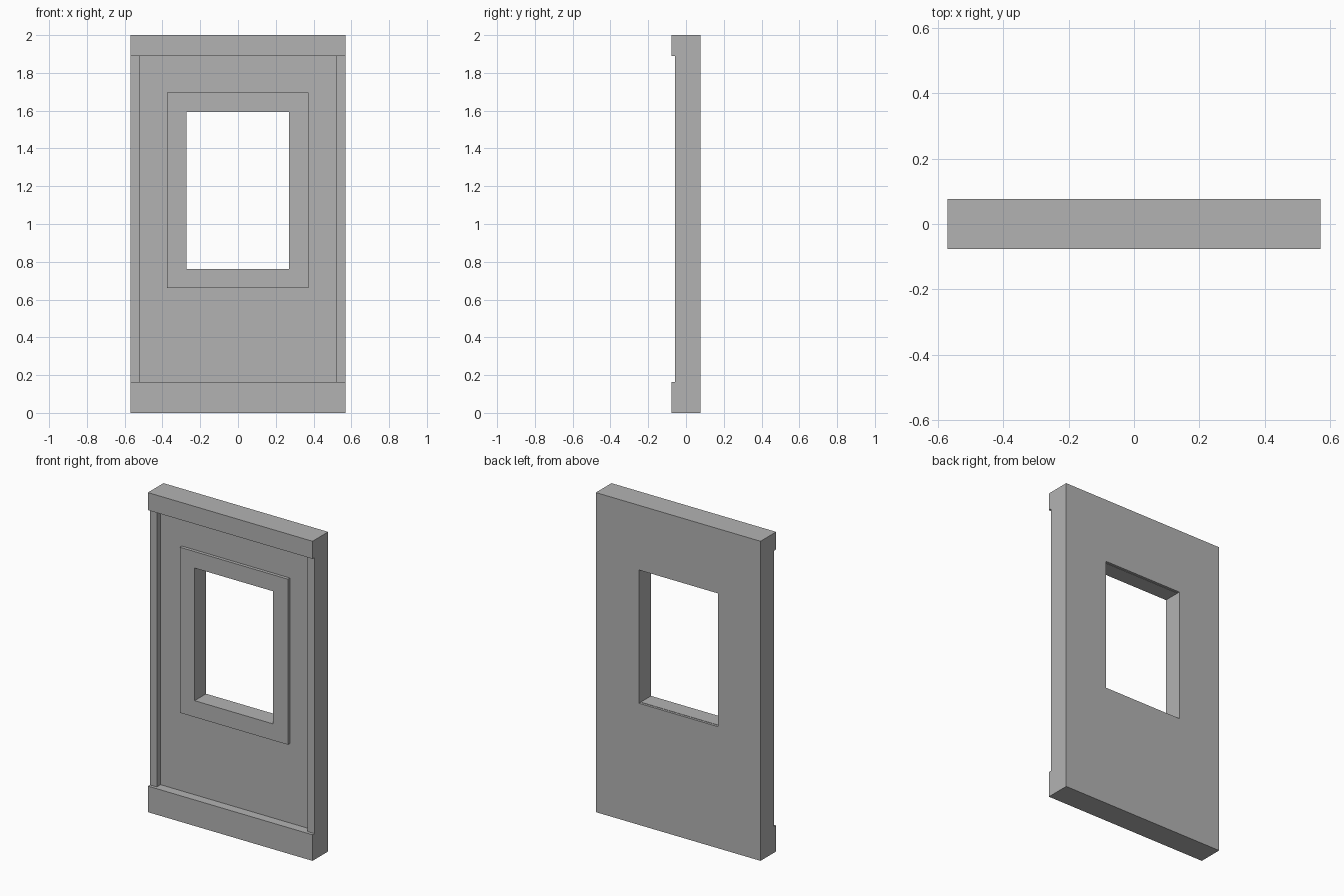
import bpy
import bmesh

cube = bpy.data.objects.get("Cube")
if cube:
    bpy.data.objects.remove(cube, do_unlink=True)

grey = bpy.data.materials.new("plain_grey")
grey.use_nodes = True
colour = (0.45, 0.45, 0.45, 1)
grey.diffuse_color = colour
grey.node_tree.nodes["Principled BSDF"].inputs["Base Color"].default_value = colour

HALF_W, HEIGHT = 0.57, 2.0
FRONT, BACK = -0.077, 0.077
STILE_Y, TRIM_Y, PANEL_Y = -0.057, -0.04, -0.02
BOTTOM_TOP, TOP_BOTTOM = 0.163, 1.89


def finish(name, bm):
    bmesh.ops.recalc_face_normals(bm, faces=bm.faces)
    mesh = bpy.data.meshes.new(name)
    bm.to_mesh(mesh)
    bm.free()
    mesh.materials.append(grey)
    obj = bpy.data.objects.new(name, mesh)
    bpy.context.collection.objects.link(obj)
    return obj


def box(name, x, y, z):
    """Box from (min, max) pairs."""
    bm = bmesh.new()
    bmesh.ops.create_cube(bm, size=1)
    for v in bm.verts:
        v.co = [r[0] if c < 0 else r[1] for c, r in zip(v.co, (x, y, z))]
    return finish(name, bm)


def ring(name, outer, inner, y):
    """Rectangular frame; outer and inner are (x0, x1, z0, z1)."""
    bm = bmesh.new()

    def loop(r, depth):
        corners = ((r[0], r[2]), (r[1], r[2]), (r[1], r[3]), (r[0], r[3]))
        return [bm.verts.new((a, depth, b)) for a, b in corners]

    loops = [loop(outer, y[0]), loop(inner, y[0]), loop(inner, y[1]), loop(outer, y[1])]
    for k, a in enumerate(loops):
        b = loops[(k + 1) % len(loops)]
        for i in range(4):
            j = (i + 1) % 4
            bm.faces.new((a[i], a[j], b[j], b[i]))
    return finish(name, bm)


def grow(r, d):
    return (r[0] - d, r[1] + d, r[2] - d, r[3] + d)


opening = (-0.272, 0.27, 0.763, 1.593)

# Wall slab with the window hole
ring("wall_panel", (-HALF_W, HALF_W, 0, HEIGHT), grow(opening, 0.002), (PANEL_Y, BACK))

# Raised window surround, lining the hole almost to the back
ring("window_surround", grow(opening, 0.103), opening, (TRIM_Y, BACK - 0.015))

# Rails across the top and bottom
box("bottom_rail", (-HALF_W, HALF_W), (FRONT, PANEL_Y), (0, BOTTOM_TOP))
box("top_rail", (-HALF_W, HALF_W), (FRONT, PANEL_Y), (TOP_BOTTOM, HEIGHT))

# Narrow upright strips on both sides
for side, x in (("right", (-HALF_W, -0.522)), ("left", (0.522, HALF_W))):
    box(side + "_stile", x, (STILE_Y, PANEL_Y), (BOTTOM_TOP, TOP_BOTTOM))
